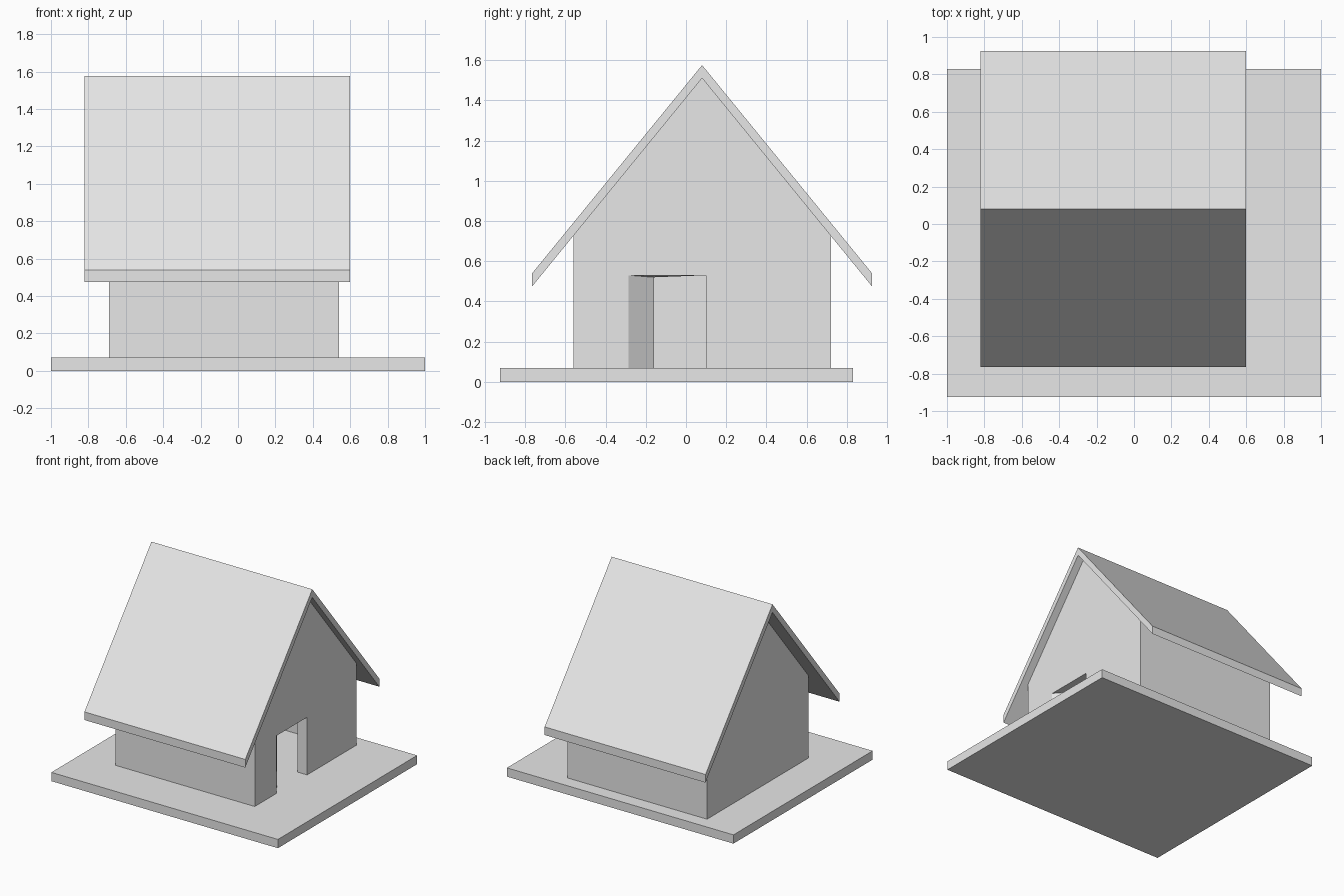
import bpy
import bmesh

default = bpy.data.objects.get("Cube")
if default:
    bpy.data.objects.remove(default, do_unlink=True)

# Single plain material
GREY = (0.8, 0.8, 0.8, 1.0)
mat = bpy.data.materials.new("light grey")
mat.use_nodes = True
mat.diffuse_color = GREY
mat.node_tree.nodes["Principled BSDF"].inputs["Base Color"].default_value = GREY

# Main dimensions
BASE_TOP = 0.07
RIDGE_Y, RIDGE_Z = 0.08, 1.575
SLOPE = 1.225
ROOF_T = 0.065
EAVE = 0.845
FRONT, BACK = -0.56, 0.72
LEFT_X, RIGHT_X = 0.54, -0.69
WALL = 0.085


def under_roof(y):
    """Height of the roof's underside at y."""
    return RIDGE_Z - ROOF_T - SLOPE * abs(y - RIDGE_Y)


def prism(name, x0, x1, profile, end_profile=None):
    """Loft a (y, z) profile along x, optionally to a different end profile."""
    bm = bmesh.new()
    a = [bm.verts.new((x0, y, z)) for y, z in profile]
    b = [bm.verts.new((x1, y, z)) for y, z in (end_profile or profile)]
    bm.faces.new(a)
    bm.faces.new(b[::-1])
    n = len(a)
    for i in range(n):
        j = (i + 1) % n
        bm.faces.new((a[i], b[i], b[j], a[j]))
    bmesh.ops.recalc_face_normals(bm, faces=bm.faces)
    mesh = bpy.data.meshes.new(name)
    bm.to_mesh(mesh)
    bm.free()
    mesh.materials.append(mat)
    obj = bpy.data.objects.new(name, mesh)
    bpy.context.collection.objects.link(obj)
    return obj


def strip(y0, y1):
    """Profile of a long wall whose top follows the roof."""
    return [(y0, BASE_TOP), (y1, BASE_TOP), (y1, under_roof(y1)), (y0, under_roof(y0))]


def gable(y0, y1, notch=()):
    """Profile of an end wall, with an optional notch in its bottom edge."""
    return [(y0, BASE_TOP), *notch, (y1, BASE_TOP), (y1, under_roof(y1)),
            (RIDGE_Y, under_roof(RIDGE_Y)), (y0, under_roof(y0))]


def doorway(y0, y1, z0, z1):
    return [(y0, BASE_TOP), (y0, z0), (y1, z1), (y1, BASE_TOP)]


# Ground slab
prism("base_slab", -1, 1, [(-0.925, 0), (0.83, 0), (0.83, BASE_TOP), (-0.925, BASE_TOP)])

# End walls: the left one has a doorway with a splayed jamb
prism("door_wall", LEFT_X, LEFT_X - WALL,
      gable(FRONT, BACK, doorway(-0.285, 0.10, 0.53, 0.53)),
      gable(FRONT, BACK, doorway(-0.16, 0.10, 0.52, 0.53)))
prism("plain_end_wall", RIGHT_X, RIGHT_X + WALL, gable(FRONT + WALL, BACK))

# Long walls
prism("front_wall", RIGHT_X, LEFT_X - WALL, strip(FRONT, FRONT + WALL))
prism("back_wall", RIGHT_X + WALL, LEFT_X - WALL, strip(BACK - WALL, BACK))

# Pitched roof with overhanging eaves
eave_z = RIDGE_Z - SLOPE * EAVE
y0, y1 = RIDGE_Y - EAVE, RIDGE_Y + EAVE
prism("roof", -0.82, 0.60, [
    (y0, eave_z), (RIDGE_Y, RIDGE_Z), (y1, eave_z),
    (y1, eave_z - ROOF_T), (RIDGE_Y, RIDGE_Z - ROOF_T), (y0, eave_z - ROOF_T)])
